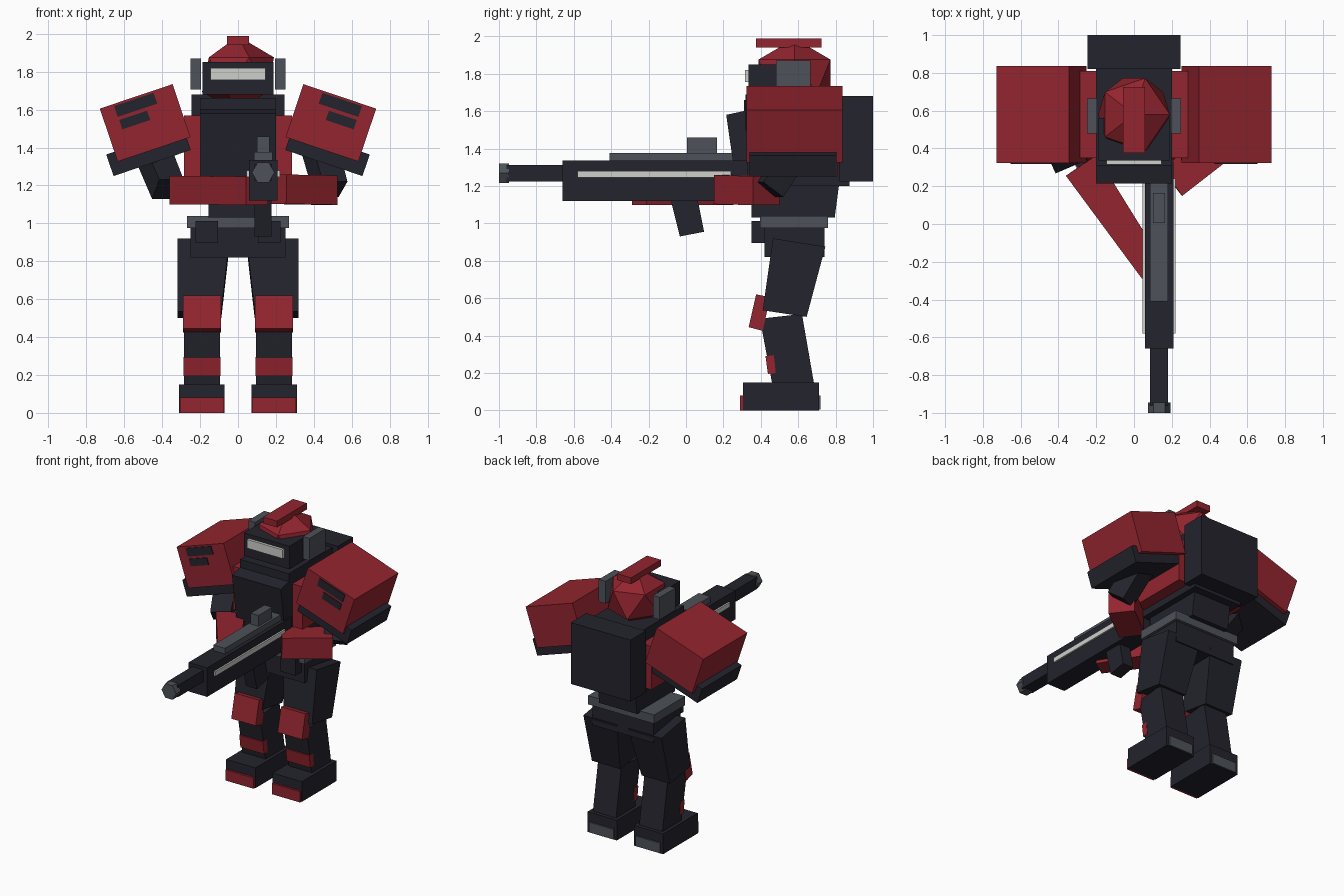
import bpy, bmesh, math
from mathutils import Vector, Matrix

if "Cube" in bpy.data.objects:
    bpy.data.objects.remove(bpy.data.objects["Cube"])


def material(name, rgb):
    m = bpy.data.materials.new(name)
    m.diffuse_color = (*rgb, 1)
    m.use_nodes = True
    m.node_tree.nodes["Principled BSDF"].inputs["Base Color"].default_value = m.diffuse_color
    return m


DARK = material("charcoal armour", (0.017, 0.017, 0.026))
RED = material("red armour", (0.29, 0.018, 0.028))
GREY = material("steel grey", (0.075, 0.085, 0.10))
WHITE = material("pale light", (0.62, 0.62, 0.60))


def finish(name, bm, mat):
    bmesh.ops.recalc_face_normals(bm, faces=bm.faces)
    me = bpy.data.meshes.new(name)
    bm.to_mesh(me)
    bm.free()
    me.materials.append(mat)
    ob = bpy.data.objects.new(name, me)
    bpy.context.collection.objects.link(ob)
    return ob


def box(name, mat, x, y, z):
    """Box given by its x, y and z ranges."""
    return prism(name, mat, x, [(y[0], z[0]), (y[1], z[0]), (y[1], z[1]), (y[0], z[1])])


def prism(name, mat, x, profile):
    """Side profile of (y, z) points pulled between two x values."""
    bm = bmesh.new()
    a, b = [[bm.verts.new((v, *p)) for p in profile] for v in x]
    n = len(profile)
    bm.faces.new(a)
    bm.faces.new(b)
    for i in range(n):
        j = (i + 1) % n
        bm.faces.new((a[i], a[j], b[j], b[i]))
    return finish(name, bm, mat)


def tilted_box(name, mat, centre, size, angle):
    """Box turned about the y axis."""
    bm = bmesh.new()
    bmesh.ops.create_cube(bm, size=1)
    m = (Matrix.Translation(centre) @ Matrix.Rotation(math.radians(angle), 4, 'Y')
         @ Matrix.Diagonal((*size, 1)))
    bm.transform(m)
    return finish(name, bm, mat)


def limb(name, mat, start, end, w0, w1, height):
    """Tapered box running from start to end."""
    start, end = Vector(start), Vector(end)
    d = end - start
    bm = bmesh.new()
    bmesh.ops.create_cube(bm, size=1)
    for v in bm.verts:
        v.co.x *= w0 if v.co.y < 0 else w1
        v.co.y *= d.length
        v.co.z *= height
    bm.transform(Matrix.Translation((start + end) / 2)
                 @ d.to_track_quat('Y', 'Z').to_matrix().to_4x4())
    return finish(name, bm, mat)


# Legs, pouches, shoulders and ear pieces, once per side
for s, side in ((-1, "left"), (1, "right")):
    def sx(a, b):
        return (s * a, s * b)

    box(side + "_boot", DARK, sx(0.07, 0.31), (0.305, 0.71), (0, 0.15))
    box(side + "_toe_cap", RED, sx(0.075, 0.305), (0.29, 0.31), (0, 0.08))
    box(side + "_heel_plate", GREY, sx(0.09, 0.29), (0.70, 0.72), (0.005, 0.08))
    prism(side + "_shin", DARK, sx(0.095, 0.285),
          [(0.395, 0.49), (0.62, 0.515), (0.685, 0.14), (0.465, 0.12)])
    prism(side + "_shin_plate", RED, sx(0.093, 0.287),
          [(0.425, 0.29), (0.438, 0.195), (0.48, 0.2), (0.47, 0.295)])
    prism(side + "_knee_pad", RED, sx(0.09, 0.29),
          [(0.375, 0.62), (0.335, 0.445), (0.41, 0.425), (0.45, 0.605)])
    thigh = prism(side + "_thigh", DARK, sx(0.045, 0.32),
                  [(0.465, 0.92), (0.745, 0.875), (0.645, 0.50), (0.41, 0.535)])
    for v in thigh.data.vertices:       # the thigh narrows on its inner side
        if v.co.z < 0.7 and abs(v.co.x) < 0.1:
            v.co.x = s * 0.088
    box(side + "_belt_pouch", DARK, sx(0.105, 0.225), (0.35, 0.44), (0.895, 1.012))

    # Shoulder armour
    tilt = s * 18.6
    tilted_box(side + "_shoulder", RED, (s * 0.49, 0.58, 1.53), (0.405, 0.515, 0.295), tilt)
    tilted_box(side + "_shoulder_trim", DARK, (s * 0.472, 0.572, 1.375), (0.43, 0.465, 0.12), tilt)
    tilted_box(side + "_shoulder_vent_upper", DARK, (s * 0.54, 0.322, 1.625), (0.22, 0.009, 0.06), tilt)
    tilted_box(side + "_shoulder_vent_lower", DARK, (s * 0.545, 0.322, 1.545), (0.155, 0.009, 0.052), tilt)

    box(side + "_ear_piece", GREY, sx(0.195, 0.25), (0.48, 0.665), (1.705, 1.87))

# Arms holding the gun
limb("left_upper_arm", DARK, (-0.46, 0.55, 1.40), (-0.37, 0.34, 1.18), 0.15, 0.14, 0.14)
limb("left_forearm", RED, (-0.28, 0.31, 1.175), (0.10, -0.25, 1.172), 0.195, 0.14, 0.15)
limb("right_upper_arm", DARK, (0.43, 0.58, 1.40), (0.49, 0.44, 1.18), 0.15, 0.14, 0.14)
limb("right_forearm", RED, (0.47, 0.43, 1.175), (0.20, 0.22, 1.18), 0.18, 0.18, 0.155)

# Hips and torso
box("pelvis", DARK, (-0.25, 0.25), (0.42, 0.74), (0.82, 0.985))
box("belt", GREY, (-0.27, 0.27), (0.395, 0.76), (0.975, 1.04))
prism("waist", DARK, (-0.155, 0.155), [(0.35, 1.03), (0.795, 1.03), (0.82, 1.22), (0.35, 1.22)])
prism("torso", DARK, (-0.2, 0.2), [(0.31, 1.2), (0.875, 1.2), (0.85, 1.66), (0.31, 1.66)])
prism("chest_plate", DARK, (-0.2, 0.2), [(0.27, 1.2), (0.4, 1.2), (0.4, 1.62), (0.215, 1.58)])
box("torso_sides", RED, (-0.285, 0.285), (0.35, 0.81), (1.25, 1.57))
box("backpack", DARK, (-0.245, 0.245), (0.82, 1.0), (1.225, 1.68))

# Head
bm = bmesh.new()
bmesh.ops.create_icosphere(bm, subdivisions=1, radius=1)
bm.transform(Matrix.Translation((0, 0.58, 1.785)) @ Matrix.Diagonal((0.212, 0.226, 0.203, 1)))
finish("helmet", bm, RED)
box("helmet_crest", RED, (-0.057, 0.057), (0.375, 0.725), (1.94, 1.987))
box("face_mask", DARK, (-0.187, 0.187), (0.335, 0.56), (1.68, 1.85))
box("visor", WHITE, (-0.145, 0.145), (0.315, 0.34), (1.755, 1.82))

# Gun
GX = 0.133
box("gun_body", DARK, (GX - 0.076, GX + 0.076), (-0.66, 0.33), (1.12, 1.335))
box("gun_light_strip", WHITE, (GX - 0.088, GX + 0.088), (-0.58, 0.24), (1.245, 1.28))
box("gun_rail", GREY, (GX - 0.048, GX + 0.048), (-0.41, 0.26), (1.33, 1.377))
box("gun_sight", GREY, (GX - 0.032, GX + 0.032), (0.005, 0.165), (1.37, 1.458))
box("gun_barrel", DARK, (GX - 0.047, GX + 0.047), (-0.96, -0.65), (1.225, 1.312))
prism("gun_grip", DARK, (GX - 0.045, GX + 0.045),
      [(-0.085, 1.14), (0.06, 1.14), (0.097, 0.955), (-0.033, 0.93)])

# Six-sided muzzle
bm = bmesh.new()
bmesh.ops.create_cone(bm, cap_ends=True, segments=6, radius1=0.06, radius2=0.06, depth=0.055)
bm.transform(Matrix.Translation((GX, -0.9725, 1.268)) @ Matrix.Rotation(math.radians(90), 4, 'X')
             @ Matrix.Rotation(math.radians(30), 4, 'Z'))
finish("gun_muzzle", bm, GREY)
